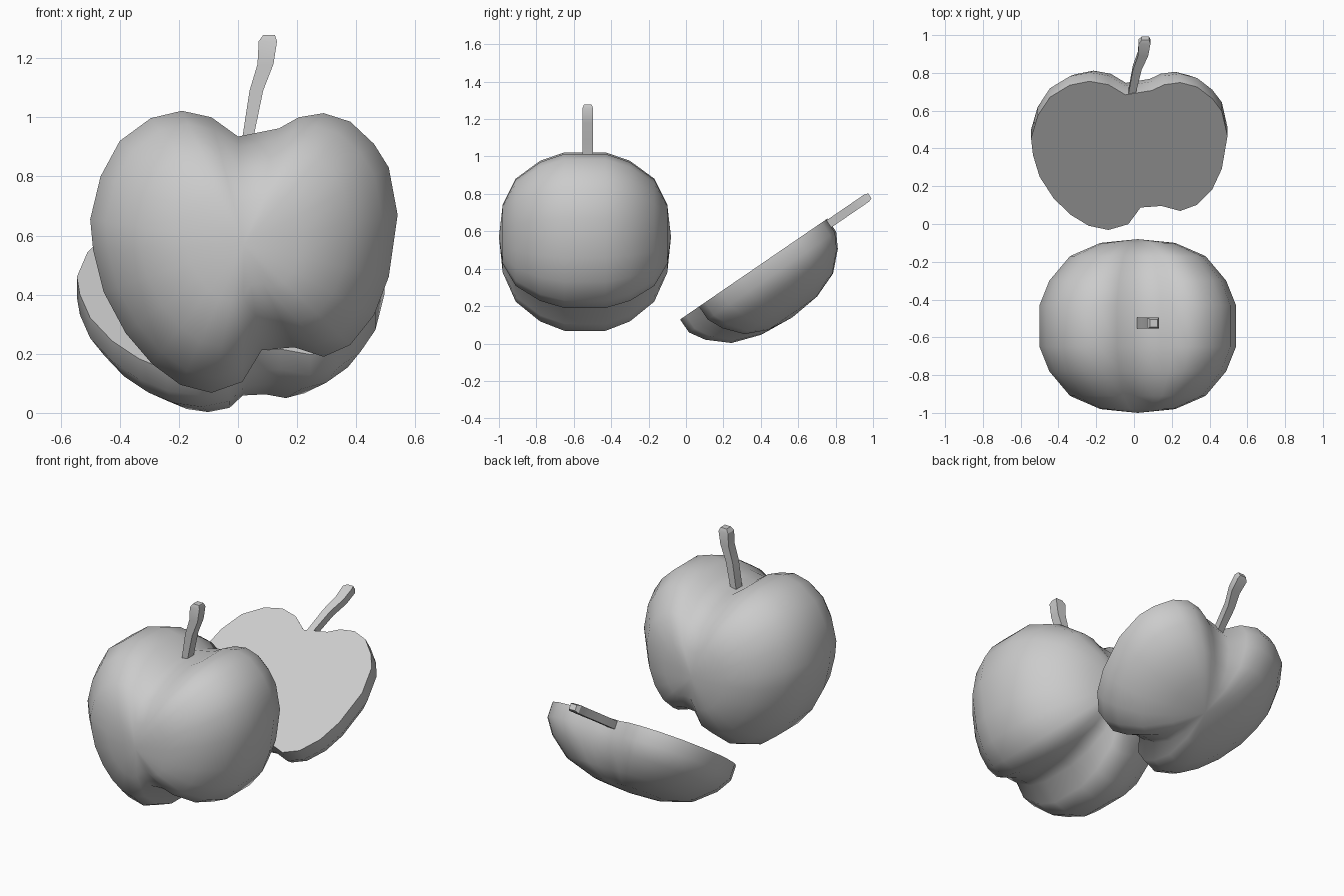
import bpy, bmesh, math
from mathutils import Matrix, Vector

if "Cube" in bpy.data.objects:
    bpy.data.objects.remove(bpy.data.objects["Cube"])

# Apple outline in the x/z plane, running round the fruit from the top dip
OUTLINE = [(0, .935), (-.09, 1.0), (-.19, 1.022), (-.295, .997), (-.4, .92),
           (-.465, .8), (-.5, .655), (-.49, .55), (-.455, .41), (-.38, .27),
           (-.29, .165), (-.195, .095), (-.09, .068), (.015, .105), (.08, .212),
           (.19, .222), (.29, .19), (.38, .23), (.46, .33), (.51, .46),
           (.54, .67), (.51, .83), (.46, .91), (.38, .985), (.29, 1.014),
           (.205, 1.0), (.14, .963)]
CENTRE = (.02, .57)
# (depth, outline scale) from the widest section to the pole
LAYERS = [(.11, 1), (.24, .9), (.37, .69), (.44, .38), (.46, 0)]


def finish(name, bm, matrix, angle):
    bmesh.ops.recalc_face_normals(bm, faces=bm.faces)
    mesh = bpy.data.meshes.new(name)
    bm.to_mesh(mesh)
    bm.free()
    mesh.transform(matrix)
    for p in mesh.polygons:
        p.use_smooth = True
    mesh.set_sharp_from_angle(angle=math.radians(angle))
    ob = bpy.data.objects.new(name, mesh)
    bpy.context.collection.objects.link(ob)
    return ob


def loft(bm, rings):
    for a, b in zip(rings, rings[1:]):
        n = max(len(a), len(b))
        for i in range(n):
            j = (i + 1) % n
            if len(a) == 1:
                bm.faces.new((a[0], b[j], b[i]))
            elif len(b) == 1:
                bm.faces.new((a[i], a[j], b[0]))
            else:
                bm.faces.new((a[i], a[j], b[j], b[i]))
    for r in (rings[0], rings[-1]):
        if len(r) > 1:
            bm.faces.new(r)


def apple(name, layers, matrix):
    bm = bmesh.new()
    cx, cz = CENTRE
    rings = []
    for y, s in layers:
        pts = OUTLINE if s else [CENTRE]
        k = s if s else 1
        rings.append([bm.verts.new((cx + (x - cx) * k, y, cz + (z - cz) * k)) for x, z in pts])
    loft(bm, rings)
    return finish(name, bm, matrix, 55)


def stem(name, y, depth, matrix):
    bm = bmesh.new()
    rings = []
    # (centre x, z, half width)
    for x, z, w in [(.028, .9, .018), (.062, 1.09, .023), (.093, 1.18, .027),
                    (.101, 1.257, .031), (.105, 1.278, .02)]:
        d = depth * (.7 if z > 1.27 else 1)
        rings.append([bm.verts.new((x + a * w, y + b * d, z))
                      for a, b in ((-1, -1), (1, -1), (1, 1), (-1, 1))])
    loft(bm, rings)
    return finish(name, bm, matrix, 30)


# Whole apple standing at the front
place = Matrix.Translation((0, -.54, 0))
apple("whole_apple", [(-y, s) for y, s in reversed(LAYERS)] + LAYERS, place)
stem("whole_apple_stem", .015, .029, place)

# Cut apple lying back behind it, flat face up
half = [(0, 1)] + [(y * v, s) for (y, s), v in zip(LAYERS, (.76, .69, .7, .71, .717))]
lay = (Matrix.Translation((-.045, .362, .398))
       @ Matrix.Rotation(math.radians(-55.6), 4, 'X')
       @ Matrix.Translation((0, 0, -.545)))
apple("half_apple", half, lay)
stem("half_apple_stem", .028, .023, lay)
